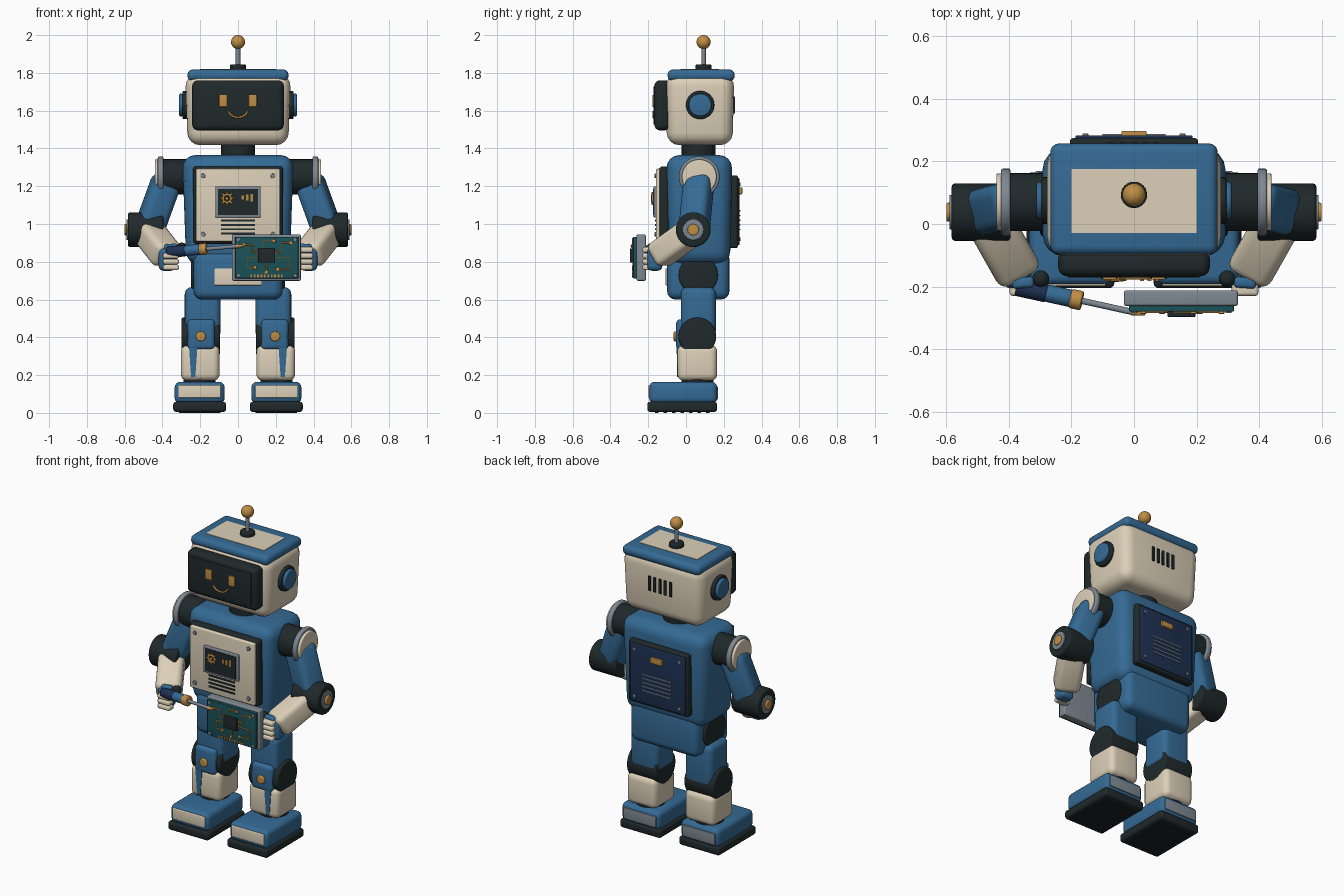
import bpy
import bmesh
from math import sin, cos, pi, radians
from mathutils import Matrix, Vector

default_cube = bpy.data.objects.get("Cube")
if default_cube:
    bpy.data.objects.remove(default_cube, do_unlink=True)

parts = []


def make_material(name, red, green, blue):
    material = bpy.data.materials.new(name)
    material.use_nodes = True
    colour = (red, green, blue, 1)
    material.diffuse_color = colour
    shader = next(n for n in material.node_tree.nodes if n.type == "BSDF_PRINCIPLED")
    shader.inputs["Base Color"].default_value = colour
    shader.inputs["Roughness"].default_value = .6
    return material


cream = make_material("warm cream", .72, .63, .48)
blue = make_material("mid blue", .035, .145, .30)
dark = make_material("charcoal", .014, .022, .024)
gold = make_material("brass gold", .52, .27, .06)
grey = make_material("steel grey", .21, .25, .29)
navy = make_material("deep navy", .013, .03, .085)
teal = make_material("board teal", .01, .085, .10)


def finish(name, bm, material, matrix=Matrix()):
    bmesh.ops.recalc_face_normals(bm, faces=bm.faces)
    mesh = bpy.data.meshes.new(name)
    bm.to_mesh(mesh)
    bm.free()
    mesh.transform(matrix)
    mesh.materials.append(material)
    part = bpy.data.objects.new(name, mesh)
    bpy.context.collection.objects.link(part)
    parts.append(part)
    return part


def round_edges(bm, bevel):
    if bevel:
        edges = [e for e in bm.edges if e.calc_face_angle(0) > 1]
        bmesh.ops.bevel(bm, geom=edges, offset=bevel, segments=4, profile=.5,
                        affect="EDGES", clamp_overlap=True)


def box(name, material, centre, size, bevel=0, taper=1, matrix=None):
    """Rounded box; taper scales its lower end."""
    bm = bmesh.new()
    bmesh.ops.create_cube(bm, size=1)
    for v in bm.verts:
        k = taper if v.co.z < 0 else 1
        v.co = Vector((v.co.x * size[0] * k, v.co.y * size[1] * k, v.co.z * size[2]))
    round_edges(bm, bevel)
    return finish(name, bm, material, Matrix.Translation(centre) @ (matrix or Matrix()))


def axis_matrix(start, end):
    return (end - start).to_track_quat("Z", "Y").to_matrix().to_4x4()


def limb(name, material, start, end, width, depth, bevel):
    start, end = Vector(start), Vector(end)
    size = (width, depth, (end - start).length)
    return box(name, material, (start + end) / 2, size, bevel, 1, axis_matrix(start, end))


def rod(name, material, start, end, radius, bevel=0, tip=None):
    start, end = Vector(start), Vector(end)
    bm = bmesh.new()
    bmesh.ops.create_cone(bm, cap_ends=True, segments=32, radius1=radius,
                          radius2=radius if tip is None else tip,
                          depth=(end - start).length)
    round_edges(bm, bevel)
    place = Matrix.Translation((start + end) / 2) @ axis_matrix(start, end)
    return finish(name, bm, material, place)


def ball(name, material, centre, radius):
    bm = bmesh.new()
    bmesh.ops.create_uvsphere(bm, u_segments=24, v_segments=16, radius=radius)
    return finish(name, bm, material, Matrix.Translation(centre))


def tube(name, material, points, radius):
    for a, b in zip(points, points[1:]):
        rod(name, material, a, b, radius)


def stud(name, material, x, y, z, radius, out):
    rod(name, material, (x, y, z), (x, y + out, z), radius, abs(out) * .3)


# Head shell, cap and antenna
box("head", cream, (0, .073, 1.605), (.56, .365, .375), .065, .95)
box("head_cap", blue, (0, .08, 1.787), (.535, .355, .062), .028)
box("head_top_plate", cream, (0, .073, 1.817), (.4, .205, .008))
rod("antenna_base", dark, (0, .093, 1.81), (0, .093, 1.845), .042, .006)
rod("antenna_rod", grey, (0, .093, 1.84), (0, .093, 1.94), .012)
ball("antenna_ball", gold, (0, .093, 1.963), .037)
for i in range(-2, 3):
    box("head_vent", dark, (i * .036, .256, 1.63), (.015, .008, .09))

# Face
box("face_frame", dark, (0, -.125, 1.628), (.485, .085, .265), .03)
box("face_screen", dark, (0, -.167, 1.628), (.42, .008, .205), .003)
for s in (-1, 1):
    box("eye", gold, (s * .078, -.173, 1.652), (.044, .01, .064), .003)
smile = [(.052 * sin(a), -.172, 1.608 - .044 * cos(a))
         for a in (radians(d) for d in range(-75, 76, 15))]
tube("smile", gold, smile, .005)

# Neck, torso and pelvis
rod("neck", dark, (0, .067, 1.33), (0, .067, 1.45), .09)
box("torso", blue, (0, .07, 1.075), (.59, .35, .58), .07, .93)
box("pelvis", blue, (0, .065, .73), (.47, .33, .26), .045)
box("pelvis_plate", cream, (0, -.102, .72), (.25, .012, .09), .004)

# Chest panel
box("chest_frame", dark, (0, -.115, 1.1), (.475, .05, .41), .015)
box("chest_panel", cream, (0, -.146, 1.1), (.445, .025, .385), .008)
box("chest_display_frame", grey, (0, -.163, 1.117), (.24, .016, .165), .005)
box("chest_display", dark, (0, -.172, 1.117), (.21, .008, .138))
gear = Vector((-.058, -.178, 1.135))
for i in range(8):
    a, b = i * pi / 4, (i + 1) * pi / 4
    spoke, following = (Vector((cos(t), 0, sin(t))) for t in (a, b))
    rod("gear_rim", gold, gear + spoke * .022, gear + following * .022, .006)
    rod("gear_tooth", gold, gear + spoke * .02, gear + spoke * .034, .005)
stud("gear_hub", gold, gear.x, -.174, gear.z, .009, -.012)
for i in range(3):
    box("display_bar", gold, (.025 + i * .024, -.178, 1.14), (.013, .008, .022 + i * .009))
for i in range(4):
    box("chest_slot", dark, (0, -.159, 1.018 - i * .023), (.18, .008, .01))

# Back panel
box("back_frame", dark, (0, .25, 1.065), (.41, .05, .385), .012)
box("back_panel", navy, (0, .275, 1.065), (.375, .016, .355), .005)
box("back_latch", gold, (0, .288, 1.175), (.08, .02, .035), .004)
for i in range(5):
    box("back_louvre", grey, (0, .284, 1.07 - i * .025), (.2, .008, .006))
for s in (-1, 1):
    for t in (-1, 1):
        stud("chest_bolt", grey, s * .185, -.156, 1.1 + t * .155, .012, -.01)
        stud("back_bolt", grey, s * .155, .28, 1.065 + t * .145, .01, .009)

# Paired parts
for s in (-1, 1):
    # Ears
    rod("ear_ring", dark, (s * .25, .075, 1.63), (s * .295, .075, 1.63), .075, .008)
    rod("ear_disc", blue, (s * .29, .075, 1.63), (s * .312, .075, 1.63), .06, .008)

    # Shoulder, upper arm and elbow
    rod("shoulder", dark, (s * .25, .07, 1.25), (s * .41, .07, 1.25), .093)
    rod("shoulder_flange", grey, (s * .395, .07, 1.25), (s * .425, .07, 1.25), .108, .008)
    rod("shoulder_cap", cream, (s * .42, .07, 1.25), (s * .44, .07, 1.25), .092, .006)
    limb("upper_arm", blue, (s * .37, .07, 1.25), (s * .475, .042, .96), .15, .15, .04)
    rod("elbow", dark, (s * .395, .038, .97), (s * .583, .038, .97), .092, .012)
    rod("elbow_ring", grey, (s * .58, .038, .97), (s * .59, .038, .97), .055, .003)
    rod("elbow_bolt", gold, (s * .585, .038, .97), (s * .6, .038, .97), .03, .005)

    # Forearm and hand
    limb("forearm", cream, (s * .48, .04, .965), (s * .37, -.155, .825), .15, .14, .035)
    box("palm", blue, (s * .375, -.165, .815), (.09, .08, .125), .025)
    limb("thumb", blue, (s * .39, -.19, .875), (s * .32, -.185, .88), .035, .035, .012)
    ball("thumb_joint", dark, (s * .298, -.175, .875), .027)
    for i in range(4 if s > 0 else 3):
        box("finger", cream, (s * .355, -.205, .77 + i * .031), (.085, .05, .029), .011)

    # Hip, thigh and knee
    rod("hip", dark, (s * .1, .065, .73), (s * .25, .065, .73), .104, .01)
    box("thigh", blue, (s * .187, .065, .53), (.19, .185, .27), .035)
    rod("knee", dark, (s * .095, .06, .405), (s * .3, .06, .405), .1, .012)
    box("kneecap", blue, (s * .195, -.015, .415), (.145, .075, .16), .022)
    stud("knee_bolt", gold, s * .197, -.045, .405, .026, -.02)

    # Shin with its tapering stripe
    box("shin", cream, (s * .2, .06, .265), (.205, .21, .19), .035)
    box("shin_stripe", blue, (s * .237, -.045, .27), (.045, .009, .16), 0, .5)

    # Foot
    rod("ankle", dark, (s * .203, .06, .15), (s * .203, .06, .19), .085)
    box("foot", blue, (s * .203, -.015, .107), (.265, .36, .115), .03)
    box("toe_plate", cream, (s * .203, -.193, .113), (.225, .012, .068), .005)
    box("heel_plate", grey, (s * .203, .163, .105), (.225, .012, .068), .004)
    box("sole", dark, (s * .203, -.02, .032), (.28, .37, .054), .016)
    for i in range(-3, 4):
        box("sole_tread", dark, (s * .203, -.02 + i * .045, .004), (.22, .02, .008))

# Held circuit board
box("board_tray", grey, (.15, -.237, .822), (.365, .05, .245), .008)
box("circuit_board", teal, (.152, -.27, .822), (.335, .02, .22), .003)
box("board_chip", dark, (.152, -.287, .833), (.09, .02, .075), .004)
for s in (-1, 1):
    for t in (-1, 1):
        stud("board_screw", grey, .152 + s * .15, -.278, .822 + t * .095, .01, -.007)
    for i in range(-2, 3):
        rod("chip_leg", gold, (.152 + s * .04, -.281, .833 + i * .013),
            (.152 + s * .055, -.281, .833 + i * .013), .003)
for i in range(10):
    box("board_pin", gold, (.07 + i * .018, -.281, .724), (.009, .008, .016))
traces = [[(.11, .85), (.075, .85), (.075, .89), (.03, .89)],
          [(.11, .82), (.05, .82), (.05, .77), (.09, .77)],
          [(.19, .85), (.23, .85), (.23, .9), (.28, .9)],
          [(.19, .82), (.275, .82), (.275, .76), (.21, .76)],
          [(.13, .87), (.13, .91), (.19, .91)],
          [(.15, .8), (.15, .745)]]
for path in traces:
    tube("board_trace", gold, [(x, -.281, z) for x, z in path], .0035)
    x, z = path[-1]
    stud("trace_pad", gold, x, -.279, z, .01, -.008)

# Soldering tool, built along one line
tool_start, tool_end = Vector((-.375, -.2, .85)), Vector((.035, -.29, .886))


def along(t):
    return tool_start.lerp(tool_end, t)


rod("tool_grip_end", navy, along(0), along(.24), .03, .008)
rod("tool_handle", blue, along(.23), along(.44), .028, .004)
rod("tool_collar", gold, along(.42), along(.51), .031, .005)
rod("tool_shaft", grey, along(.5), along(.92), .01)
rod("tool_tip", gold, along(.9), along(1), .012, 0, .003)

# Smooth shading with crisp edges
bpy.ops.object.select_all(action="DESELECT")
for part in parts:
    part.select_set(True)
bpy.context.view_layer.objects.active = parts[0]
bpy.ops.object.shade_smooth_by_angle(angle=radians(35))
